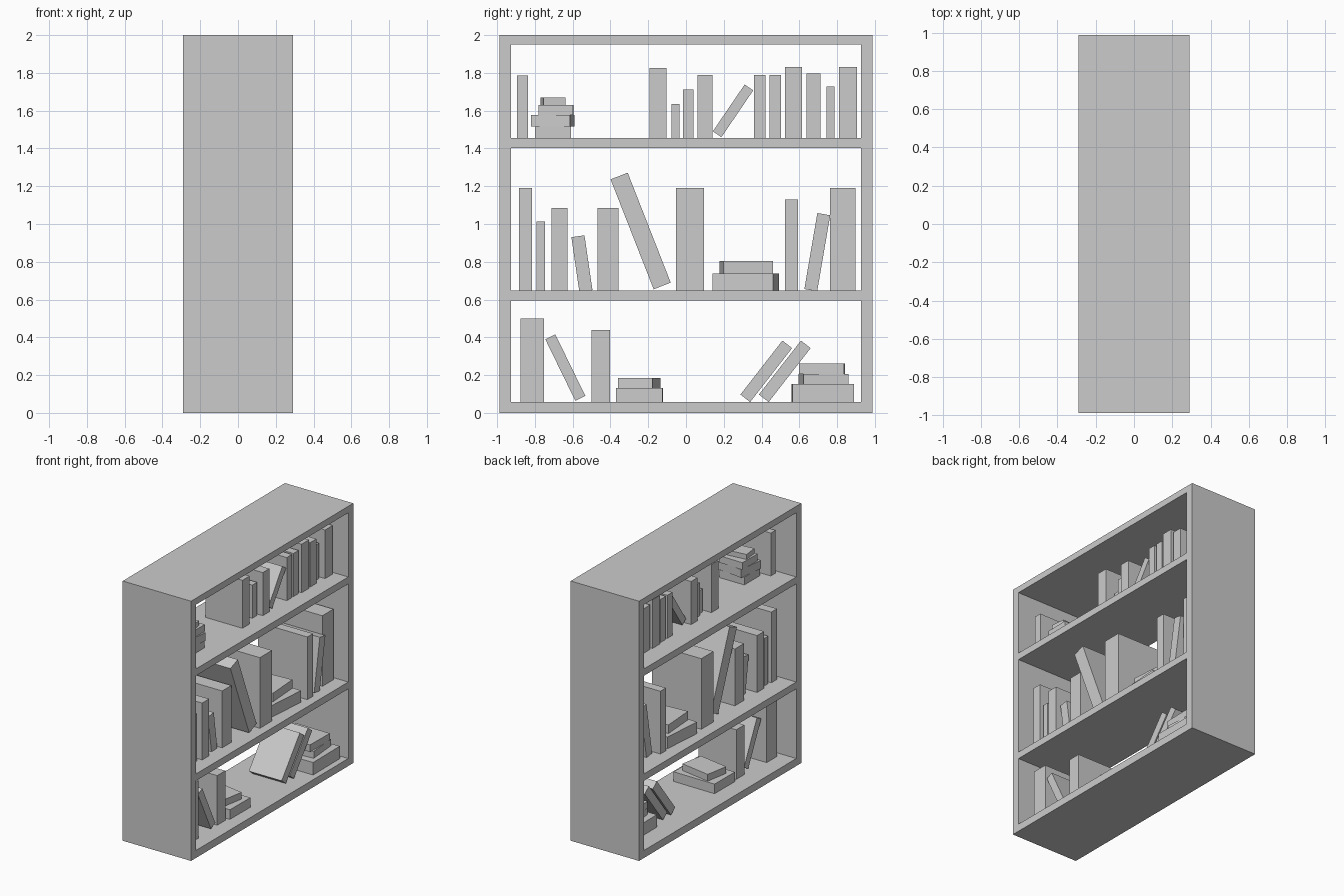
import bpy
from math import radians

default_cube = bpy.data.objects.get("Cube")
if default_cube:
    bpy.data.objects.remove(default_cube, do_unlink=True)

grey = bpy.data.materials.new("plain_grey")
grey.use_nodes = True
grey.diffuse_color = (0.6, 0.6, 0.6, 1)
grey.node_tree.nodes["Principled BSDF"].inputs["Base Color"].default_value = (0.6, 0.6, 0.6, 1)


def box(name, centre, size, lean=0, turn=0):
    """Box with a lean towards +y and a turn about z, in degrees."""
    bpy.ops.mesh.primitive_cube_add(size=1, location=centre)
    obj = bpy.context.object
    obj.name = name
    obj.scale = size
    obj.rotation_euler = (radians(-lean), 0, radians(turn))
    obj.data.materials.append(grey)
    return obj


# Case: open on both broad sides
DEPTH, HALF, SIDE = 0.582, 0.987, 0.061
INNER = 2 * (HALF - SIDE)
for label, sign in (("front", -1), ("back", 1)):
    box(label + "_side_panel", (0, sign * (HALF - SIDE / 2), 1), (DEPTH, SIDE, 2))
BASE = {"bottom": 0.058, "middle": 0.647, "top": 1.456}
for label, low, high in (("base_board", 0, BASE["bottom"]),
                         ("lower_shelf", 0.594, BASE["middle"]),
                         ("upper_shelf", 1.403, BASE["top"]),
                         ("top_board", 1.95, 2)):
    box(label, (0, 0, (low + high) / 2), (DEPTH, INNER, high - low))

# Upright books: y start, y end, height, depth
UPRIGHT = {
    "top": [(-.895, -.837, .33, .3), (-.192, -.104, .369, .316),
            (-.078, -.035, .178, .2), (-.017, .041, .255, .24),
            (.06, .139, .332, .31), (.359, .422, .332, .3),
            (.441, .504, .332, .3), (.525, .615, .374, .32),
            (.637, .713, .342, .31), (.745, .787, .273, .25),
            (.811, .904, .374, .32)],
    "middle": [(-.885, -.816, .544, .34), (-.792, -.747, .366, .32),
               (-.713, -.628, .438, .36), (-.469, -.358, .438, .36),
               (-.054, .094, .544, .42), (.523, .592, .483, .42),
               (.763, .898, .544, .34)],
    "bottom": [(-.877, -.752, .443, .35), (-.501, -.403, .382, .32)],
}
for shelf, books in UPRIGHT.items():
    for y0, y1, height, depth in books:
        box(shelf + "_upright_book", (.014, (y0 + y1) / 2, BASE[shelf] + height / 2),
            (depth, y1 - y0, height))

# Leaning books: y, z, thickness, length, lean, depth
for y, z, thick, length, lean, depth in (
        (.249, 1.599, .055, .3, 34.2, .26),
        (-.551, .79, .07, .293, -8.3, .28),
        (-.24, .963, .097, .625, -21.4, .37),
        (.695, .851, .069, .408, 9.7, .36),
        (-.639, .24, .059, .362, -26, .3),
        (.425, .22, .065, .362, 37.9, .28),
        (.523, .22, .065, .362, 37.9, .28)):
    box("leaning_book", (.03, y, z), (depth, thick, length), lean=lean)

# Lying stacks: x centre, shelf, then books as y centre, width, depth, thickness, turn
STACKS = [
    (.035, "top", [(-.705, .19, .21, .059, 0), (-.705, .207, .21, .063, -7),
                   (-.688, .182, .2, .053, -1), (-.705, .116, .17, .038, 6)]),
    (.0, "middle", [(.316, .323, .4, .09, -4.5), (.319, .265, .3, .066, 4)]),
    (.017, "bottom", [(-.247, .246, .35, .074, -.5), (-.247, .183, .25, .052, -10)]),
    (.05, "bottom", [(.725, .328, .39, .096, .5), (.728, .238, .3, .053, 5),
                     (.72, .236, .29, .054, -1)]),
]
for x, shelf, books in STACKS:
    z = BASE[shelf]
    for y, width, depth, thick, turn in books:
        box(shelf + "_lying_book", (x, y, z + thick / 2), (depth, width, thick), turn=turn)
        z += thick
